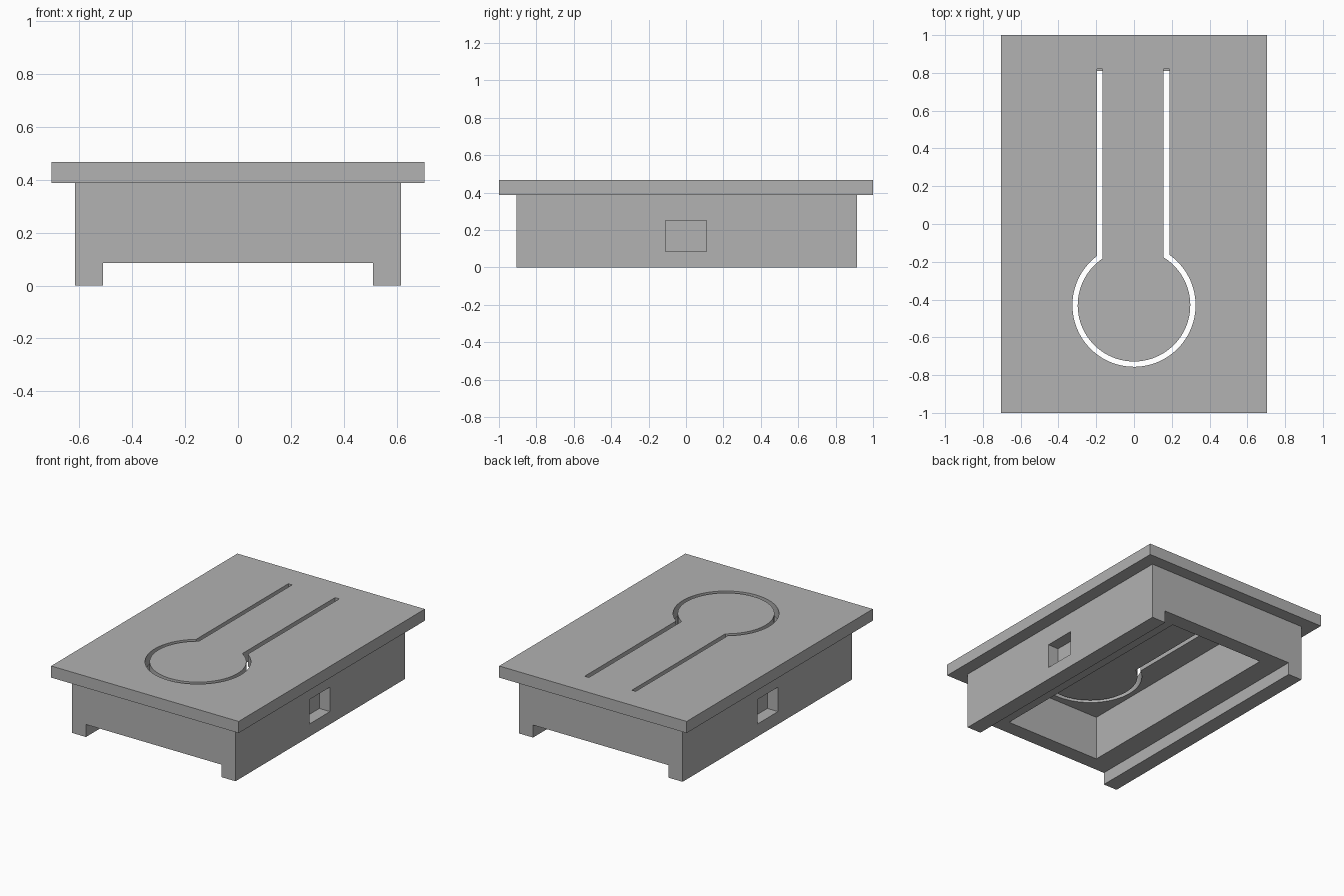
import bpy
import bmesh
from math import asin, cos, pi, sin

cube = bpy.data.objects.get("Cube")
if cube:
    bpy.data.objects.remove(cube, do_unlink=True)

# Single grey material
grey = bpy.data.materials.new("matte grey")
grey.use_nodes = True
colour = (0.445, 0.445, 0.445, 1)
grey.diffuse_color = colour
grey.node_tree.nodes["Principled BSDF"].inputs["Base Color"].default_value = colour


def prism(name, outline, z0, z1):
    """Extrude a flat outline from z0 up to z1."""
    bm = bmesh.new()
    face = bm.faces.new([bm.verts.new((x, y, z0)) for x, y in outline])
    top = bmesh.ops.extrude_face_region(bm, geom=[face])
    verts = [v for v in top["geom"] if isinstance(v, bmesh.types.BMVert)]
    bmesh.ops.translate(bm, vec=(0, 0, z1 - z0), verts=verts)
    bmesh.ops.recalc_face_normals(bm, faces=bm.faces)
    mesh = bpy.data.meshes.new(name)
    bm.to_mesh(mesh)
    bm.free()
    mesh.materials.append(grey)
    obj = bpy.data.objects.new(name, mesh)
    bpy.context.collection.objects.link(obj)
    return obj


def box(name, x0, x1, y0, y1, z0, z1):
    return prism(name, [(x0, y0), (x1, y0), (x1, y1), (x0, y1)], z0, z1)


def cut(target, cutter):
    """Subtract the cutter for good, then discard it."""
    mod = target.modifiers.new("cut", "BOOLEAN")
    mod.operation = "DIFFERENCE"
    mod.solver = "EXACT"
    mod.object = cutter
    bpy.context.view_layer.objects.active = target
    bpy.ops.object.modifier_apply(modifier=mod.name)
    bpy.data.objects.remove(cutter, do_unlink=True)


def arc(radius, x_left, x_right, steps=72):
    """Arc running from x_left, around the front, to x_right."""
    start = pi / 2 + asin(-x_left / radius)
    end = 2 * pi + pi / 2 - asin(x_right / radius)
    angles = [start + (end - start) * i / steps for i in range(steps + 1)]
    return [(radius * cos(a), ring_y + radius * sin(a)) for a in angles]


# Base block with underside channel, inner cavity and side pockets
base = box("base_block", -0.615, 0.615, -0.905, 0.915, 0, 0.388)
cut(base, box("channel_cutter", -0.51, 0.51, -1.2, 1.2, -0.2, 0.085))
cut(base, box("cavity_cutter", -0.36, 0.36, -0.80, 0.81, 0.02, 0.6))
for side in (-1, 1):
    xs = sorted((side * 0.535, side * 0.8))
    cut(base, box("pocket_cutter", *xs, -0.11, 0.11, 0.086, 0.252))

# Top plate with a keyhole-shaped slot that leaves a flexible tongue
plate = box("top_plate", -0.705, 0.705, -1, 1, 0.388, 0.467)
ring_y, slot_end = -0.43, 0.82
outer = arc(0.326, -0.196, 0.188)
inner = arc(0.298, -0.167, 0.156)
slot = ([(-0.196, slot_end)] + outer + [(0.188, slot_end), (0.156, slot_end)]
        + inner[::-1] + [(-0.167, slot_end)])
cut(plate, prism("slot_cutter", slot, 0.3, 0.6))

# Smooth the curved slot walls while keeping hard edges crisp
bpy.ops.object.select_all(action="DESELECT")
plate.select_set(True)
bpy.context.view_layer.objects.active = plate
bpy.ops.object.shade_smooth_by_angle()
